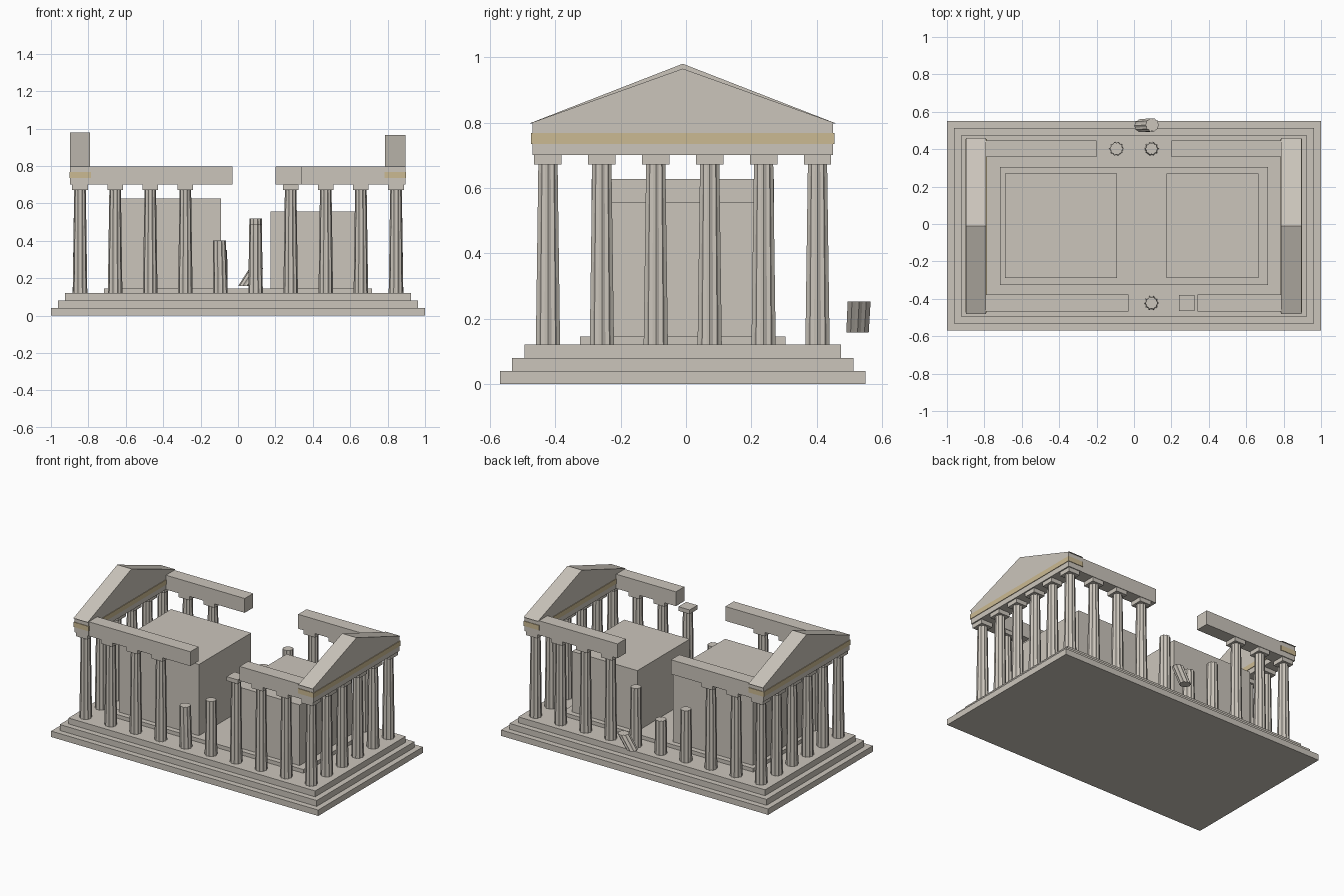
import bpy, bmesh, math

if "Cube" in bpy.data.objects:
    bpy.data.objects.remove(bpy.data.objects["Cube"])

YC = -0.01            # centre line of the building
FLOOR, CAP, BEAM, EAVE = 0.12, 0.672, 0.70, 0.797


def material(name, rgb):
    m = bpy.data.materials.new(name)
    m.use_nodes = True
    m.diffuse_color = (*rgb, 1)
    bsdf = next(n for n in m.node_tree.nodes if n.type == 'BSDF_PRINCIPLED')
    bsdf.inputs["Base Color"].default_value = (*rgb, 1)
    return m


stone = material("pale stone", (0.60, 0.56, 0.50))
ochre = material("ochre band", (0.60, 0.49, 0.29))


def finish(name, bm, mat):
    bmesh.ops.recalc_face_normals(bm, faces=bm.faces)
    mesh = bpy.data.meshes.new(name)
    bm.to_mesh(mesh)
    bm.free()
    mesh.materials.append(mat)
    ob = bpy.data.objects.new(name, mesh)
    bpy.context.collection.objects.link(ob)
    return ob


def loft(name, rings, mat=stone):
    """Skin a stack of matching point rings and close both ends."""
    bm = bmesh.new()
    loops = [[bm.verts.new(p) for p in ring] for ring in rings]
    for a, b in zip(loops, loops[1:]):
        for i in range(len(a)):
            j = (i + 1) % len(a)
            bm.faces.new((a[i], a[j], b[j], b[i]))
    bm.faces.new(loops[0])
    bm.faces.new(loops[-1])
    return finish(name, bm, mat)


def box(name, x, y, z, mat=stone):
    corners = [(x[0], y[0]), (x[1], y[0]), (x[1], y[1]), (x[0], y[1])]
    return loft(name, [[(*c, h) for c in corners] for h in z], mat)


def flutes(x, y, z, r, count=10):
    """Fluted outline: ridges alternate with shallow grooves."""
    ring = []
    for i in range(count * 2):
        a = math.pi * i / count
        k = r * (0.87 if i % 2 else 1)
        ring.append((x + k * math.cos(a), y + k * math.sin(a), z))
    return ring


def column(name, x, y, top=None, lean=0.0):
    """Whole column with a capital, or a broken stub when top is given."""
    h = top or CAP
    r = 0.039 - 0.008 * (h - FLOOR) / (CAP - FLOOR)
    loft(name, [flutes(x, y, FLOOR, 0.039), flutes(x + lean, y, h, r)])
    if top is None:
        box(name + "_capital", (x - .042, x + .042), (y - .042, y + .042), (CAP, BEAM))


# Stepped base and inner floor
for i, inset in enumerate((0, 0.038, 0.076)):
    box(f"step_{i + 1}", (inset - 1, 1 - inset),
        (YC - .56 + inset, YC + .56 - inset), (i * .04, i * .04 + .04))
box("inner_floor", (-.717, .717), (YC - .315, YC + .315), (FLOOR, .145))

# Inner chambers
box("left_chamber", (-.69, -.09), (YC - .28, YC + .28), (.145, .627))
box("right_chamber", (.175, .665), (YC - .28, YC + .28), (.145, .555))

# Columns along the long sides, some broken: (side, index) -> top, lean
broken = {(-1, 4): (.40, -.006), (-1, 5): (.49, 0),
          (1, 3): (.47, 0), (1, 4): (.35, 0), (1, 5): (.52, 0)}
for side, label in ((-1, "front"), (1, "back")):
    for i in range(10):
        column(f"{label}_column_{i + 1}", (i - 4.5) * .1877, YC + side * .4125,
               *broken.get((side, i), ()))

# Columns between the corners on the short sides
for side, label in ((-1, "right_end"), (1, "left_end")):
    for i in range(1, 5):
        column(f"{label}_column_{i}", side * .845, YC + (i - 2.5) * .165)

# Broken beams along the long sides
for name, side, x in (("front_beam_a", -1, (-.79, -.03)), ("front_beam_b", -1, (.34, .79)),
                      ("back_beam_a", 1, (-.79, -.20)), ("back_beam_b", 1, (.20, .79))):
    y = YC + side * .4125
    box(name, x, (y - .045, y + .045), (BEAM, EAVE))

# End beams, painted bands and gables
for name, x, apex in (("right_end", (-.897, -.79), .98), ("left_end", (.787, .895), .965)):
    box(name + "_beam", x, (YC - .46, YC + .46), (BEAM, EAVE))
    box(name + "_band", (x[0] - .004, x[1] + .004), (YC - .464, YC + .464),
        (.735, .768), ochre)
    loft(name + "_gable", [[(px, YC - .47, EAVE), (px, YC + .47, EAVE), (px, YC, apex)]
                           for px in x])

# Slanted drum fallen off the back
loft("fallen_drum", [flutes(.036, .525, .157, .036), flutes(.098, .53, .253, .037)])
